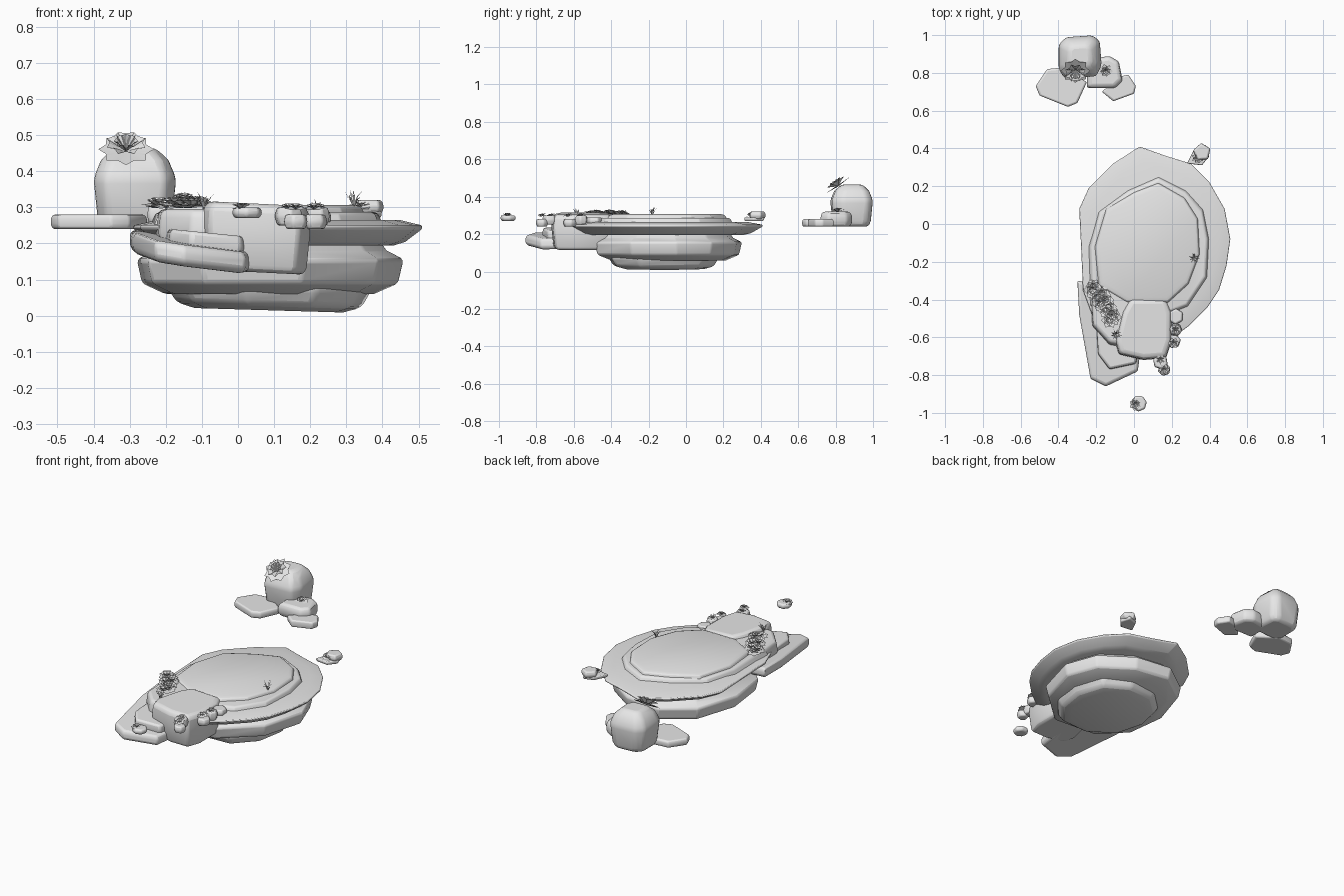
import bpy, bmesh, math, random
from mathutils import Vector, Matrix

random.seed(4)
if "Cube" in bpy.data.objects:
    bpy.data.objects.remove(bpy.data.objects["Cube"], do_unlink=True)

stone = bpy.data.materials.new("light grey stone")
stone.use_nodes = True
stone.diffuse_color = (0.8, 0.8, 0.8, 1)
stone.node_tree.nodes["Principled BSDF"].inputs["Base Color"].default_value = (0.8, 0.8, 0.8, 1)
made = []


def finish(name, bm, bevel=0.0):
    """Turn a bmesh into a named object with an optional rounded edge."""
    mesh = bpy.data.meshes.new(name)
    bm.to_mesh(mesh)
    bm.free()
    mesh.materials.append(stone)
    obj = bpy.data.objects.new(name, mesh)
    bpy.context.collection.objects.link(obj)
    if bevel:
        mod = obj.modifiers.new("rounded edges", "BEVEL")
        mod.width = bevel
        mod.segments = 2
        mod.angle_limit = math.radians(25)
    made.append(obj)
    return obj


def slab(name, outline, levels, bevel=0.01, tilt=(0, 0)):
    """Loft an outline (hundredths) through levels of (height, scale)."""
    pts = [Vector(p) / 100 for p in outline]
    mid = sum(pts, Vector((0, 0))) / len(pts)
    bm = bmesh.new()
    rings = []
    for z, s in levels:
        ring = []
        for p in pts:
            d = (p - mid) * s
            lift = d.x * tilt[0] + d.y * tilt[1]
            ring.append(bm.verts.new((mid.x + d.x, mid.y + d.y, z / 100 + lift)))
        rings.append(ring)
    n = len(pts)
    for low, high in zip(rings, rings[1:]):
        for i in range(n):
            j = (i + 1) % n
            bm.faces.new((low[i], low[j], high[j], high[i]))
    bm.faces.new(rings[0])
    bm.faces.new(rings[-1])
    bmesh.ops.recalc_face_normals(bm, faces=bm.faces[:])
    return finish(name, bm, bevel)


def pebble(name, x, y, size, low, high, turn=0.0, sides=6):
    """Small rounded rock with a slightly narrow foot."""
    ring = [(x + size * math.cos(turn + math.tau * i / sides),
             y + size * math.sin(turn + math.tau * i / sides)) for i in range(sides)]
    slab(name, ring, [(low, 0.8), ((low + high) / 2, 1), (high, 0.85)], 0.006)


def rosette(name, x, y, z, radius, lean=0.0, petals=7):
    """Leafy succulent: layers of pointed petals that rise to the middle."""
    bm = bmesh.new()
    for layer, (reach, rise) in enumerate([(1, 0.1), (0.75, 0.4), (0.45, 0.5)]):
        for i in range(petals):
            a = math.tau * (i + layer / 2) / petals
            out, side = Vector((math.cos(a), math.sin(a), 0)), Vector((-math.sin(a), math.cos(a), 0))
            up, r = Vector((0, 0, radius * rise)), radius * reach
            root = Vector((0, 0, 0))
            left = out * r * 0.65 + side * r * 0.38 + up
            right = out * r * 0.65 - side * r * 0.38 + up
            crease = out * r * 0.6 + up * 0.6
            tip = out * r + up * 0.9
            v = [bm.verts.new(p) for p in (root, right, tip, left, crease)]
            bm.faces.new((v[0], v[1], v[4]))
            bm.faces.new((v[1], v[2], v[4]))
            bm.faces.new((v[2], v[3], v[4]))
            bm.faces.new((v[3], v[0], v[4]))
    obj = finish(name, bm)
    obj.matrix_world = Matrix.Translation((x, y, z)) @ Matrix.Rotation(lean, 4, "X")


def grass(name, x, y, z, height, blades=9):
    """Tuft of thin blades fanning outward."""
    bm = bmesh.new()
    for i in range(blades):
        a = math.tau * i / blades + random.uniform(-0.2, 0.2)
        out, side = Vector((math.cos(a), math.sin(a), 0)), Vector((-math.sin(a), math.cos(a), 0))
        w = side * height * 0.06
        bend = out * height * 0.25 + Vector((0, 0, height * random.uniform(0.4, 0.7)))
        tip = out * height * 0.6 + Vector((0, 0, height * random.uniform(0.5, 1)))
        v = [bm.verts.new(p) for p in (-w, w, bend + w, bend - w, tip)]
        bm.faces.new(v[:4])
        bm.faces.new((v[3], v[2], v[4]))
    finish(name, bm).location = (x, y, z)


# Island body, from the keel up to the plateau
slab("island_keel", [(37, -8), (31, 10), (15, 18), (-3, 16), (-16, 4), (-20, -14),
                     (-15, -32), (2, -42), (22, -40), (34, -26)],
     [(1.5, 0.72), (3, 0.9), (8, 1), (12, 0.95)], 0.015, (-0.03, 0))
slab("island_middle", [(46, -5), (39, 14), (20, 27), (-2, 30), (-20, 17), (-28, -8),
                       (-25, -32), (-10, -47), (18, -49), (39, -30)],
     [(6, 0.78), (9, 0.96), (15.5, 1), (18, 0.88), (22, 0.8)], 0.01)
slab("island_rim", [(3, 41), (17, 36), (30, 32), (40, 22), (48, 8), (51, -8), (49, -22),
                    (45, -35), (39, -44), (29, -54), (18, -62), (-2, -62), (-20, -54),
                    (-27, -35), (-28, -12), (-29, 8), (-24, 19), (-11, 32)],
     [(19.5, 0.8), (20.5, 0.88), (24, 1), (25, 1), (26.5, 0.84)], 0.004)
slab("island_terrace", [(13, 24), (27, 17), (36, 7), (39, -8), (38, -28), (28, -43),
                        (10, -50), (-10, -54), (-22, -42), (-23, -12), (-18, 6), (-3, 17)],
     [(25, 1.04), (28, 1), (28.7, 0.97)], 0.005)
slab("island_plateau", [(13, 22), (27, 14), (34, 3), (35, -16), (29, -32), (18, -42),
                        (-4, -42), (-19, -33), (-21, -12), (-15, 8), (0, 17)],
     [(28, 1), (30, 0.97), (30.7, 0.9)], 0.005)

# Ledges and blocks at the front
slab("front_ledge", [(-30, -30), (-29, -48), (-23, -82), (-15, -86), (2, -78), (5, -55), (-8, -34)],
     [(14.5, 0.93), (16, 1), (19, 1), (20.5, 0.96)], 0.008, (-0.14, 0.04))
slab("front_step", [(-20, -52), (-19, -69), (-13, -77), (1, -74), (5, -55), (-6, -46)],
     [(17, 0.95), (20, 1), (23, 0.97)], 0.01, (-0.1, 0))
slab("front_side_block", [(-23, -36), (-22, -54), (-13, -64), (0, -66), (2, -40), (-10, -31)],
     [(19, 0.9), (23, 1), (28, 0.95), (29.5, 0.86)], 0.012)
slab("front_block", [(-2, -39), (17, -39), (20, -46), (20, -62), (17, -71), (5, -72),
                     (-8, -69), (-10, -62), (-6, -46)],
     [(12, 0.86), (14, 0.93), (24, 1), (29.5, 0.97), (31, 0.86)], 0.012, (-0.05, 0))

# Rock group behind the island
slab("tall_rock", [(-40, 95), (-36, 99), (-22, 100), (-18, 97), (-17, 84), (-20, 78),
                   (-37, 77), (-40, 82)],
     [(24, 0.78), (27, 0.9), (38, 1), (43, 0.82), (46.5, 0.5)], 0.015)
slab("flat_rock", [(-52, 73), (-46, 82), (-36, 83), (-25, 75), (-30, 64), (-35, 62), (-50, 68)],
     [(24, 0.95), (25, 1), (27, 1), (28, 0.95)], 0.008)
slab("round_rock", [(-25, 72), (-10, 72), (-6, 76), (-8, 86), (-13, 89), (-25, 87)],
     [(24, 0.85), (26, 1), (30, 1), (32, 0.85)], 0.015)
slab("low_rock", [(-17, 70), (-11, 65), (0, 69), (1, 73), (-3, 79), (-8, 78)],
     [(24, 0.94), (25, 1), (27, 1), (28, 0.94)], 0.008)

# Small loose rocks
slab("floating_base", [(28, 32), (36, 31), (40, 36), (38, 42), (32, 40)],
     [(27, 0.9), (28, 1), (29, 0.95)], 0.004)
pebble("floating_rock", 36, 38, 5, 28, 32, 0.4, 5)
pebble("lone_rock", 2.5, -95, 4.5, 27, 30, 0.2, 7)
pebble("front_pebble_low", 16, -77, 3.6, 24, 28, 0.3)
pebble("front_pebble_high", 14, -73, 4.2, 25, 30, 0.7)
pebble("side_pebble_low", 21, -62, 4, 24, 28, 0.2)
pebble("side_pebble_mid", 22, -56, 3.6, 25, 30, 0.9)
pebble("side_pebble_high", 22, -49, 4.5, 25, 29, 0.5)

# Succulents
rosette("large_rosette", -0.31, 0.815, 0.455, 0.077, 0.6, 8)
rosette("small_rosette", -0.15, 0.81, 0.32, 0.038, 0.2)
rosette("lone_rosette", 0.01, -0.955, 0.295, 0.035)
rosette("floating_rosette", 0.34, 0.35, 0.3, 0.035, 0.3)
for i in range(11):
    t = i / 10
    rosette(f"patch_rosette_{i + 1}", -0.2 + 0.07 * t + random.uniform(-0.03, 0.03),
            -0.33 - 0.18 * t, 0.298 + random.uniform(0, 0.012), random.uniform(0.035, 0.05),
            random.uniform(-0.2, 0.2), 6)
for i, (x, y) in enumerate([(0.14, -0.72), (0.16, -0.77), (0.21, -0.63), (0.22, -0.56)]):
    rosette(f"front_rosette_{i + 1}", x, y, 0.295, 0.03, 0.2, 6)

# Grass tufts
grass("front_grass", -0.095, -0.585, 0.295, 0.05)
grass("plateau_grass", 0.32, -0.18, 0.3, 0.05)
grass("side_grass", 0.22, -0.57, 0.29, 0.035)

# Smooth shading with crisp edges
bpy.ops.object.select_all(action="DESELECT")
for obj in made:
    obj.select_set(True)
bpy.context.view_layer.objects.active = made[0]
bpy.ops.object.shade_smooth_by_angle(angle=math.radians(35))
